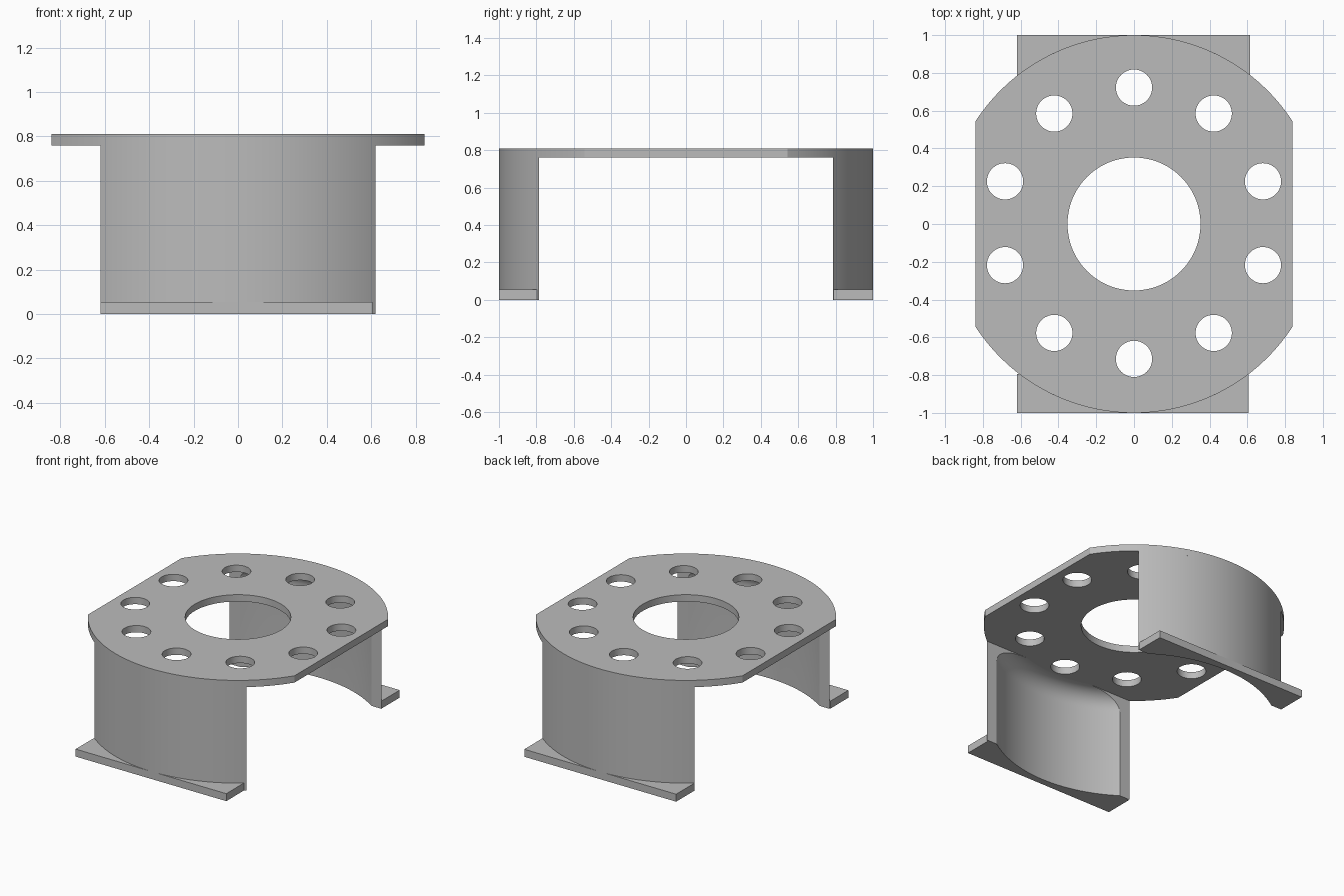
import bpy, bmesh
from math import sin, cos, acos, asin, pi, tau
from mathutils import Matrix

if "Cube" in bpy.data.objects:
    bpy.data.objects.remove(bpy.data.objects["Cube"])

HEIGHT, THICK, RADIUS, INNER = 0.81, 0.05, 1.0, 0.95
UNDER = HEIGHT - THICK
CUT_Y = 0.785        # walls end at this plane
FILLET = 0.12
FLAT_X = 0.84        # trimmed sides of the plate

grey = bpy.data.materials.new("plain grey")
grey.use_nodes = True
COLOUR = (0.5, 0.5, 0.5, 1)
grey.diffuse_color = COLOUR
grey.node_tree.nodes["Principled BSDF"].inputs["Base Color"].default_value = COLOUR


def finish(name, bm):
    bmesh.ops.recalc_face_normals(bm, faces=bm.faces)
    mesh = bpy.data.meshes.new(name)
    bm.to_mesh(mesh)
    bm.free()
    mesh.materials.append(grey)
    obj = bpy.data.objects.new(name, mesh)
    bpy.context.collection.objects.link(obj)
    return obj


def smooth(obj):
    bpy.ops.object.select_all(action="DESELECT")
    obj.select_set(True)
    bpy.context.view_layer.objects.active = obj
    bpy.ops.object.shade_smooth_by_angle(angle=pi / 6)


def arc(radius, start, end, steps):
    angles = [start + (end - start) * i / steps for i in range(steps + 1)]
    return [(radius * cos(a), radius * sin(a)) for a in angles]


def add_prism(bm, outline, z0, z1):
    face = bm.faces.new([bm.verts.new((x, y, z0)) for x, y in outline])
    top = bmesh.ops.extrude_face_region(bm, geom=[face], use_keep_orig=True)
    verts = [g for g in top["geom"] if isinstance(g, bmesh.types.BMVert)]
    bmesh.ops.translate(bm, verts=verts, vec=(0, 0, z1 - z0))


# Top plate: disc with two flat sides
bm = bmesh.new()
a = acos(FLAT_X / RADIUS)
add_prism(bm, arc(RADIUS, a, pi - a, 64) + arc(RADIUS, pi + a, tau - a, 64), UNDER, HEIGHT)
plate = finish("top_plate", bm)

# Centre opening and ring of ten bolt holes
bm = bmesh.new()
holes = [(0, 0, 0.352, 96)]
holes += [(0.718 * cos(t), 0.718 * sin(t) + 0.004, 0.096, 48)
          for t in (pi / 2 + i * tau / 10 for i in range(10))]
for x, y, r, n in holes:
    bmesh.ops.create_cone(bm, cap_ends=True, segments=n, radius1=r, radius2=r, depth=0.3,
                          matrix=Matrix.Translation((x, y, HEIGHT)))
cutter = finish("hole_cutter", bm)
cutter.hide_render = True
cutter.hide_set(True)
cut = plate.modifiers.new("holes", "BOOLEAN")
cut.operation, cut.solver, cut.object = "DIFFERENCE", "EXACT", cutter
bpy.context.view_layer.objects.active = plate
bpy.ops.object.modifier_apply(modifier=cut.name)
bpy.data.objects.remove(cutter)
smooth(plate)

# Curved walls with a fillet under the plate, each with a foot
profile = [(RADIUS, 0), (RADIUS, UNDER)]
profile += [(INNER - FILLET + x, UNDER - FILLET + y) for x, y in arc(FILLET, pi / 2, 0, 10)]
profile.append((INNER, 0))
for side, label, foot_y, foot_x in ((-1, "front", 0.795, 0.605), (1, "back", 0.785, 0.615)):
    bm = bmesh.new()
    verts = [bm.verts.new((0, side * r, z)) for r, z in profile]
    edges = [bm.edges.new((v, verts[i - 1])) for i, v in enumerate(verts)]
    half = pi * 0.3
    bmesh.ops.rotate(bm, verts=verts, cent=(0, 0, 0), matrix=Matrix.Rotation(-half, 3, "Z"))
    bmesh.ops.spin(bm, geom=verts + edges, cent=(0, 0, 0), axis=(0, 0, 1),
                   angle=2 * half, steps=60)
    bmesh.ops.bisect_plane(bm, geom=bm.verts[:] + bm.edges[:] + bm.faces[:], dist=1e-5,
                           plane_co=(0, side * CUT_Y, 0), plane_no=(0, side, 0),
                           clear_inner=True)
    bmesh.ops.holes_fill(bm, edges=[e for e in bm.edges if e.is_boundary], sides=0)
    smooth(finish(label + "_wall", bm))

    bm = bmesh.new()
    reach = asin(foot_y / INNER)
    inner = [(x, side * y) for x, y in arc(INNER, reach, pi - reach, 40)]
    outline = [(-0.62, side * foot_y), (-0.62, side), (foot_x, side), (foot_x, side * foot_y)]
    add_prism(bm, outline + inner, 0, 0.055)
    smooth(finish(label + "_foot", bm))
